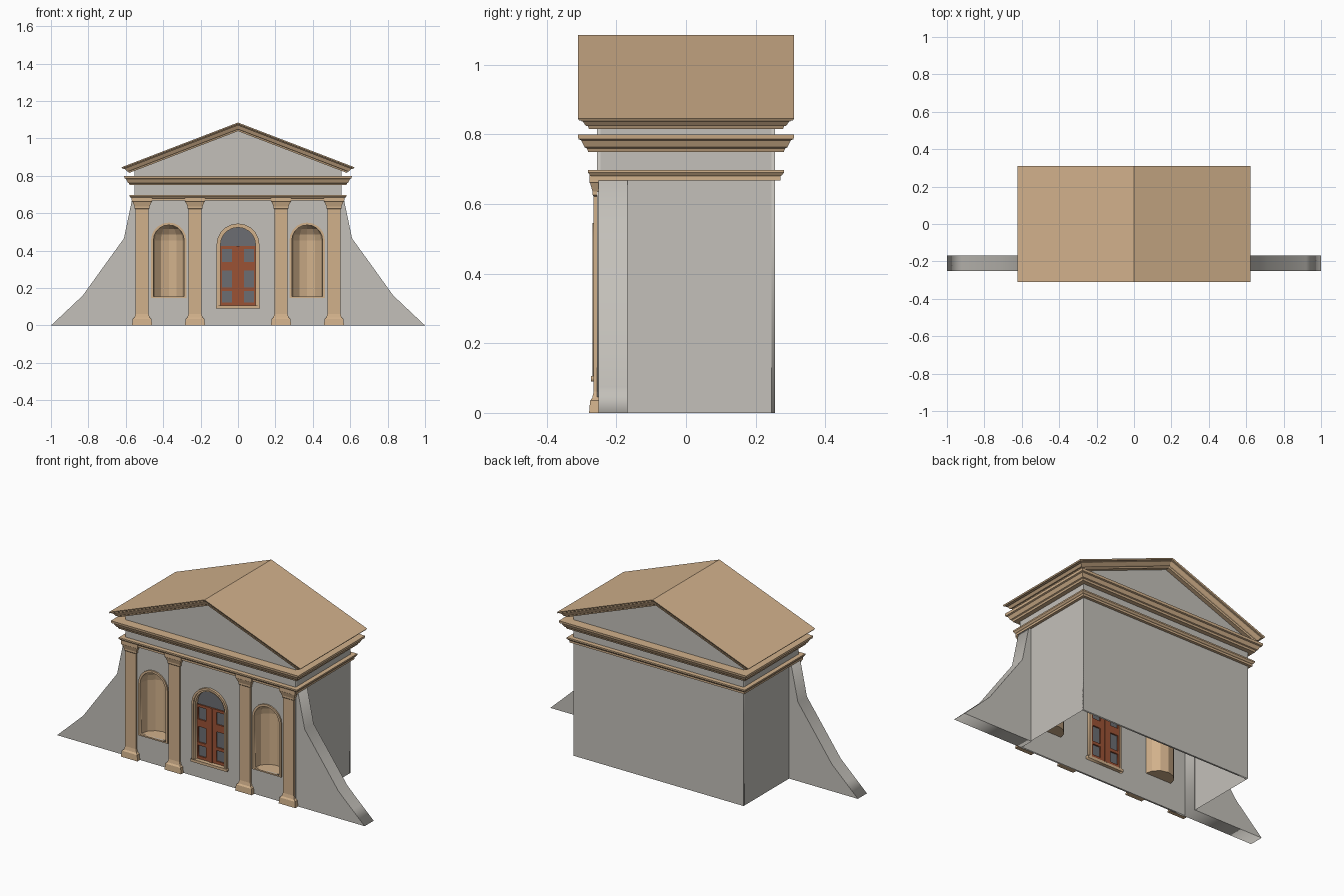
import bpy, bmesh, math

if "Cube" in bpy.data.objects:
    bpy.data.objects.remove(bpy.data.objects["Cube"])

W, D = 0.553, 0.255            # half width and half depth of the walls
SLOPE, APEX = 0.384, 1.085     # roof pitch and ridge height


def material(name, rgb):
    m = bpy.data.materials.new(name)
    m.diffuse_color = (*rgb, 1)
    m.use_nodes = True
    m.node_tree.nodes["Principled BSDF"].inputs["Base Color"].default_value = m.diffuse_color
    return m


STONE = material("grey_stone", (0.55, 0.53, 0.49))
TAN = material("tan_trim", (0.64, 0.44, 0.26))
WOOD = material("red_brown_wood", (0.33, 0.085, 0.035))
GLASS = material("dark_glass", (0.15, 0.155, 0.17))


def add(name, mesh, mat):
    mesh.materials.clear()
    mesh.materials.append(mat)
    ob = bpy.data.objects.new(name, mesh)
    bpy.context.collection.objects.link(ob)
    return ob


def plate(name, loops, y0, y1, mat):
    """Upright x-z plate between y0 and y1; later loops cut holes."""
    cu = bpy.data.curves.new(name, 'CURVE')
    cu.dimensions, cu.fill_mode, cu.extrude = '2D', 'BOTH', (y1 - y0) / 2
    for pts in loops:
        sp = cu.splines.new('POLY')
        sp.points.add(len(pts) - 1)
        for p, (x, z) in zip(sp.points, pts):
            p.co = (x, z, 0, 1)
        sp.use_cyclic_u = True
    tmp = bpy.data.objects.new("tmp", cu)
    bpy.context.collection.objects.link(tmp)
    dg = bpy.context.evaluated_depsgraph_get()
    mesh = bpy.data.meshes.new_from_object(tmp.evaluated_get(dg))
    bpy.data.objects.remove(tmp)
    for v in mesh.vertices:
        x, z, h = v.co
        v.co = (x, (y0 + y1) / 2 - h, z)
    return add(name, mesh, mat)


def loft(name, rings, mat, closed=True, caps=()):
    """Skin consecutive rings of points; caps are lists of (ring, index)."""
    bm = bmesh.new()
    vs = [[bm.verts.new(p) for p in r] for r in rings]
    n = len(rings[0])
    for a, b in zip(vs, vs[1:]):
        for i in range(n if closed else n - 1):
            j = (i + 1) % n
            bm.faces.new((a[i], a[j], b[j], b[i]))
    for cap in caps:
        bm.faces.new([vs[r][i] for r, i in cap])
    bmesh.ops.remove_doubles(bm, verts=bm.verts, dist=1e-5)
    bmesh.ops.recalc_face_normals(bm, faces=bm.faces)
    mesh = bpy.data.meshes.new(name)
    bm.to_mesh(mesh)
    bm.free()
    return add(name, mesh, mat)


def rect(x0, x1, z0, z1):
    return [(x0, z0), (x1, z0), (x1, z1), (x0, z1)]


def arch(cx, r, z0, top, n=10):
    pts = [(cx - r, z0), (cx + r, z0)]
    return pts + [(cx + r * math.cos(math.pi * i / n),
                   top - r + r * math.sin(math.pi * i / n)) for i in range(n + 1)]


# Walls: gabled front with openings, gabled back, two sides
ge = 1.042 - SLOPE * W
gable = [(-W, 0), (W, 0), (W, ge), (0, 1.042), (-W, ge)]
NX, NR, NZ, NT = 0.37, 0.085, 0.155, 0.54
plate("front_wall", [gable, arch(0, 0.1, 0.1, 0.53),
                     arch(-NX, NR, NZ, NT), arch(NX, NR, NZ, NT)], -D, -D + 0.01, STONE)
plate("back_wall", [gable], D - 0.01, D, STONE)
for s, side in ((-1, "left"), (1, "right")):
    loft(side + "_wall", [[(s * W, -D, z), (s * W, D, z)] for z in (0, ge)], STONE, False)

    # Sloping buttress wing
    pts = [(W - 0.005, 0), (1, 0), (0.92, 0.075), (0.83, 0.16), (0.715, 0.32),
           (0.61, 0.465), (0.565, 0.68), (W - 0.005, 0.68)]
    plate(side + "_wing", [[(s * x, z) for x, z in pts]], -0.252, -0.168, STONE)

    # Half-round niche with a domed head, floor and thin frame
    cx, spring, seg = s * NX, NT - NR, 6
    levels = [(NR, NZ), (NR, spring)]
    levels += [(NR * math.cos(e), spring + NR * math.sin(e))
               for e in (math.pi / 8, math.pi / 4, math.pi * 3 / 8, math.pi * 0.4999)]
    rings = [[(cx + r * math.cos(math.pi * j / seg),
               -D + 0.005 + r * math.sin(math.pi * j / seg), z)
              for j in range(seg + 1)] for r, z in levels]
    loft(side + "_niche", rings, TAN, False, [[(0, j) for j in range(seg + 1)]])
    plate(side + "_niche_frame", [arch(cx, NR + 0.01, NZ - 0.008, NT + 0.01),
                                  arch(cx, NR - 0.003, NZ, NT - 0.003)],
          -D - 0.008, -D + 0.006, TAN)

# Pilasters: base, shaft and flared capital
profile = [(0.054, 0), (0.05, 0.035), (0.041, 0.043), (0.035, 0.062), (0.035, 0.622),
           (0.040, 0.626), (0.040, 0.636), (0.050, 0.66), (0.053, 0.662), (0.053, 0.685)]
for i, cx in enumerate((-0.513, -0.23, 0.23, 0.513)):
    rings = []
    for h, z in profile:
        f = -D - 0.01 - (h - 0.035) * 0.7
        rings.append([(cx - h, f, z), (cx + h, f, z),
                      (cx + h, -D + 0.005, z), (cx - h, -D + 0.005, z)])
    loft("pilaster_%d" % (i + 1), rings, TAN, True,
         [[(r, k) for k in range(4)] for r in (0, len(profile) - 1)])


# Horizontal cornices running round the building: (overhang, height)
def cornice(name, prof):
    rings = [[(sx * (W + o), sy * (D + o), z)
              for sx, sy in ((-1, -1), (1, -1), (1, 1), (-1, 1))] for o, z in prof]
    loft(name, rings, TAN)


cornice("lower_cornice", [(0, 0.668), (0.016, 0.668), (0.016, 0.680), (0.020, 0.682),
                          (0.026, 0.690), (0.026, 0.698), (0, 0.698)])
cornice("upper_cornice", [(0, 0.750), (0.026, 0.750), (0.030, 0.760), (0.036, 0.763),
                          (0.046, 0.783), (0.054, 0.786), (0.056, 0.800), (0, 0.800)])

# Roof with raking cornice: (overhang, drop below the roof plane)
rake = [(0, 0.046), (0.030, 0.046), (0.034, 0.036), (0.041, 0.033),
        (0.052, 0.016), (0.058, 0.013), (0.058, 0.010), (0.066, 0.008), (0.070, 0)]
rings = []
for o, drop in rake:
    x, y = W + o, D + o * 0.79
    ze, zr = APEX - drop - SLOPE * x, APEX - drop
    rings.append([(-x, -y, ze), (0, -y, zr), (x, -y, ze),
                  (x, y, ze), (0, y, zr), (-x, y, ze)])
t = len(rake) - 1
loft("roof", rings, TAN, True, [[(t, 0), (t, 1), (t, 4), (t, 5)],
                                [(t, 1), (t, 2), (t, 3), (t, 4)]])

# Entrance: stepped frame, sill, panelled door and glass behind the openings
plate("door_frame_outer", [arch(0, 0.115, 0.1, 0.545), arch(0, 0.103, 0.1, 0.533)],
      -D - 0.014, -D + 0.005, TAN)
plate("door_frame_inner", [arch(0, 0.106, 0.1, 0.536), arch(0, 0.094, 0.1, 0.524)],
      -D - 0.007, -D + 0.03, TAN)
plate("door_sill", [rect(-0.118, 0.118, 0.09, 0.106)], -D - 0.018, -D + 0.03, TAN)
panes = [rect(min(s * 0.033, s * 0.085), max(s * 0.033, s * 0.085), a, b)
         for s in (-1, 1) for a, b in ((0.122, 0.185), (0.203, 0.295), (0.338, 0.41))]
plate("door", [rect(-0.1, 0.1, 0.104, 0.425)] + panes, -0.248, -0.228, WOOD)
plate("door_meeting_strip", [rect(-0.008, 0.008, 0.106, 0.425)], -0.252, -0.224, WOOD)
plate("door_glass", [arch(0, 0.1, 0.104, 0.53)], -0.240, -0.236, GLASS)
